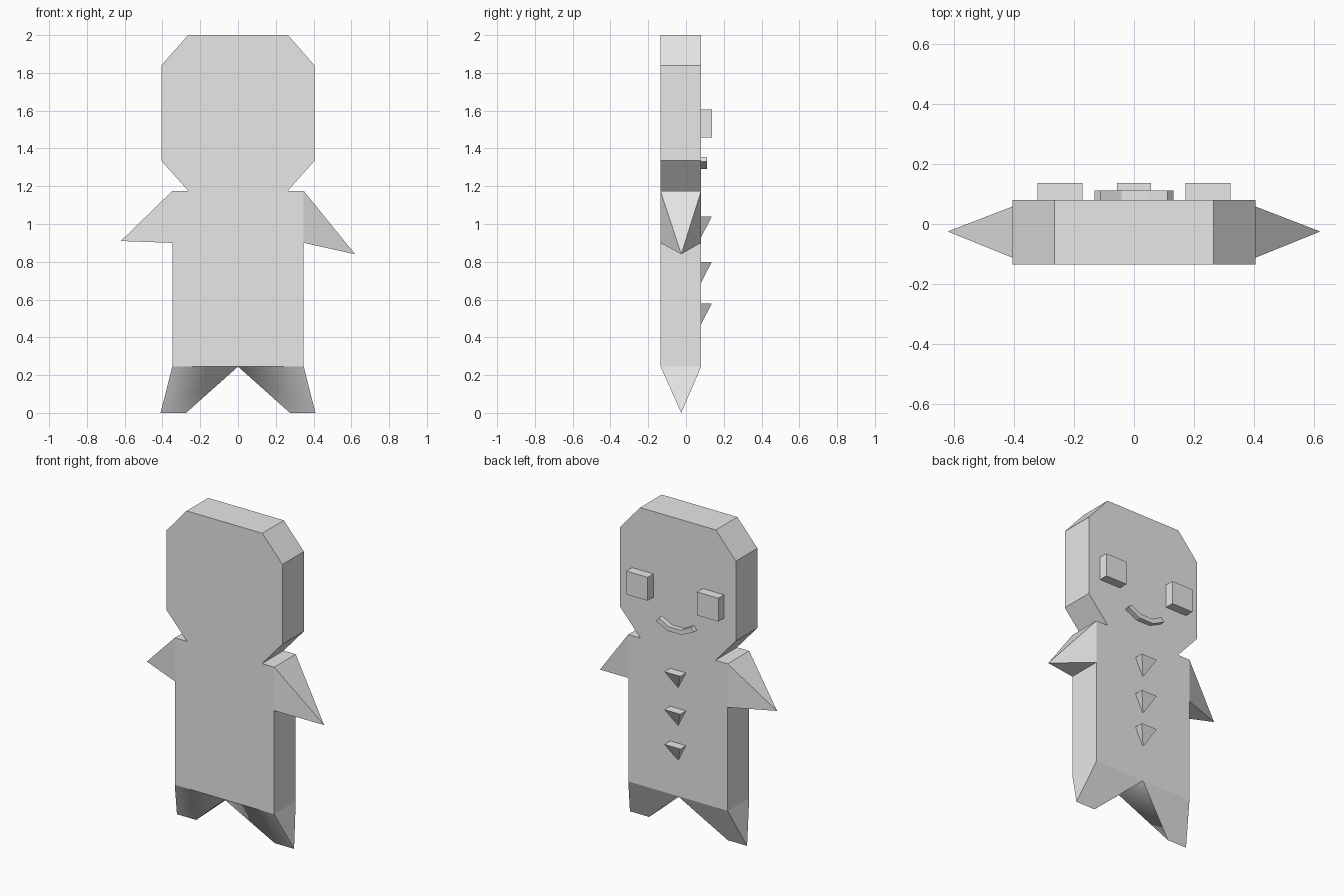
import bpy
import bmesh

if "Cube" in bpy.data.objects:
    bpy.data.objects.remove(bpy.data.objects["Cube"])

FRONT, BACK, MID = -0.135, 0.08, -0.025
HIP, SHOULDER, ARMPIT = 0.245, 1.175, 0.9
SIDE = 0.348

grey = bpy.data.materials.new("light_grey")
grey.use_nodes = True
grey.diffuse_color = (0.8, 0.8, 0.8, 1)
grey.node_tree.nodes["Principled BSDF"].inputs["Base Color"].default_value = (0.8, 0.8, 0.8, 1)


def add_object(name, bm):
    bmesh.ops.recalc_face_normals(bm, faces=bm.faces)
    mesh = bpy.data.meshes.new(name)
    bm.to_mesh(mesh)
    bm.free()
    mesh.materials.append(grey)
    obj = bpy.data.objects.new(name, mesh)
    bpy.context.collection.objects.link(obj)
    return obj


def slab(name, outline, y0, y1):
    """Extrude an x-z outline from y0 to y1."""
    bm = bmesh.new()
    face = bm.faces.new([bm.verts.new((x, y0, z)) for x, z in outline])
    grown = bmesh.ops.extrude_face_region(bm, geom=[face])["geom"]
    moved = [v for v in grown if isinstance(v, bmesh.types.BMVert)]
    bmesh.ops.translate(bm, verts=moved, vec=(0, y1 - y0, 0))
    return add_object(name, bm)


def pyramid(name, base, tip):
    """Join a four-cornered base to a tip point."""
    bm = bmesh.new()
    ring = [bm.verts.new(p) for p in base]
    top = bm.verts.new(tip)
    bm.faces.new(ring)
    for i, v in enumerate(ring):
        bm.faces.new((v, ring[(i + 1) % len(ring)], top))
    return add_object(name, bm)


def mirrored(half):
    return half + [(-x, z) for x, z in reversed(half)]


def leg(name, s):
    """Wedge narrowing to a ridge; the front rolls softly into the inner face."""
    bm = bmesh.new()
    fi, fo, bo, bi = [bm.verts.new((x, y, HIP)) for x, y in
                      ((0, FRONT), (s * SIDE, FRONT), (s * SIDE, BACK), (0, BACK))]
    ri, ro = [bm.verts.new((s * x, MID, 0)) for x in (0.275, 0.41)]
    front = bm.faces.new((fi, fo, ro, ri))
    inner = bm.faces.new((bi, fi, ri))
    for loop in ((bo, bi, ri, ro), (fo, bo, ro), (fi, bi, bo, fo)):
        bm.faces.new(loop)
    front.smooth = inner.smooth = True
    for e in bm.edges:
        e.smooth = front in e.link_faces and inner in e.link_faces
    return add_object(name, bm)


# Body and head: one flat cut-out
slab("body_and_head", mirrored([(SIDE, HIP), (SIDE, SHOULDER), (0.263, SHOULDER),
                                (0.405, 1.335), (0.405, 1.84), (0.265, 2.0)]), FRONT, BACK)

# Arms and legs
for side, s, tip_z in (("left", 1, 0.84), ("right", -1, 0.91)):
    shoulder = [(s * SIDE, FRONT, ARMPIT), (s * SIDE, BACK, ARMPIT),
                (s * SIDE, BACK, SHOULDER), (s * SIDE, FRONT, SHOULDER)]
    pyramid(side + "_arm", shoulder, (s * 0.62, MID, tip_z))
    leg(side + "_leg", s)

    # Eye block
    a, b = s * 0.172, s * 0.322
    slab(side + "_eye", [(a, 1.457), (b, 1.457), (b, 1.605), (a, 1.605)], BACK, 0.137)

# Smiling mouth
slab("mouth", mirrored([(0.05, 1.29), (0.132, 1.33), (0.112, 1.355), (0.042, 1.318)]),
     BACK, 0.112)

# Pointed buttons
for i, top in enumerate((1.04, 0.80, 0.58)):
    rim = [(-0.056, BACK, top), (0.056, BACK, top), (0.056, 0.137, top), (-0.056, 0.137, top)]
    pyramid("button_%d" % (i + 1), rim, (0, BACK, top - 0.11))
